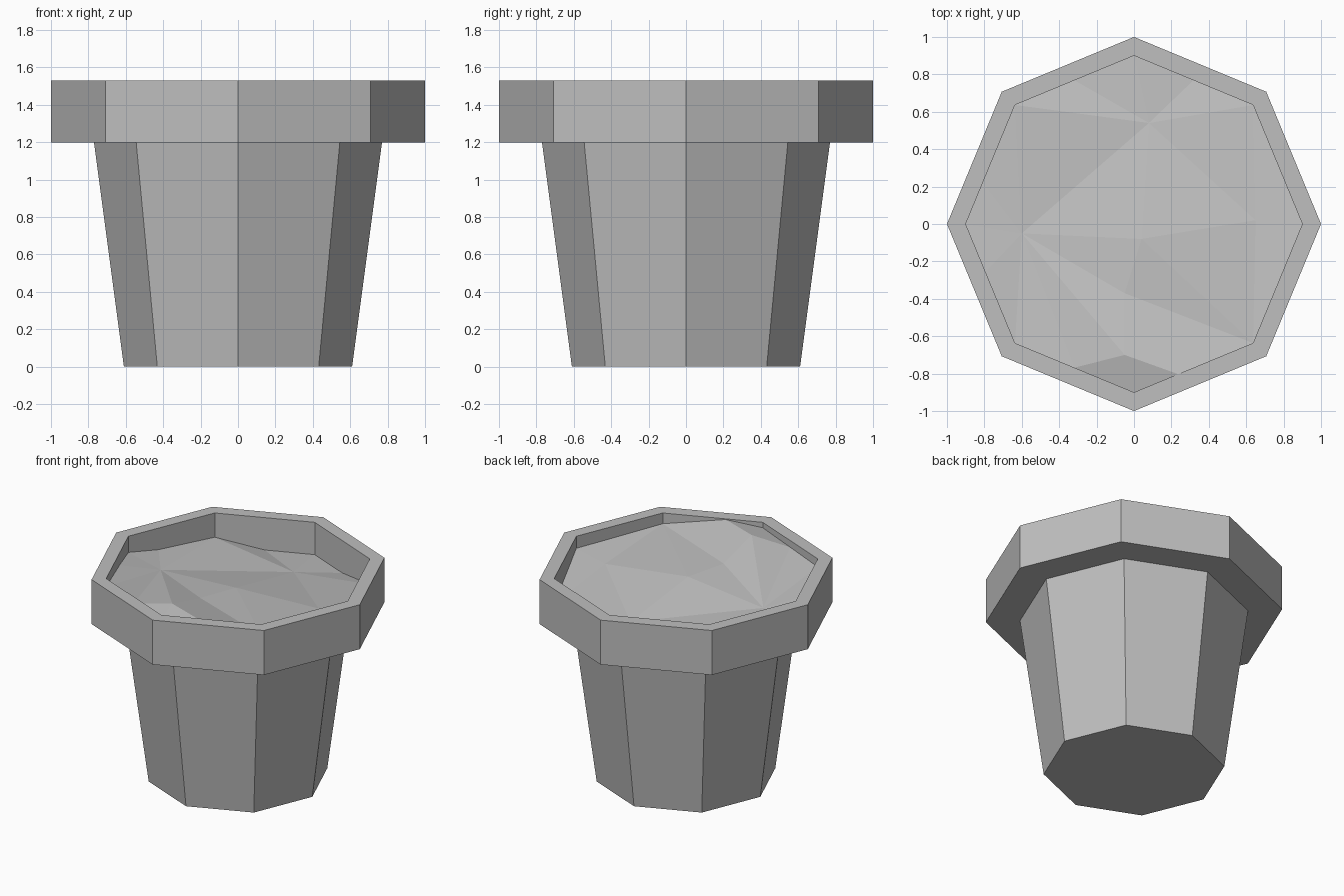
import bpy
import bmesh
import math
from mathutils import Vector
from mathutils.geometry import delaunay_2d_cdt

cube = bpy.data.objects.get("Cube")
if cube:
    bpy.data.objects.remove(cube, do_unlink=True)

SIDES = 8
RIM_INNER = 0.9

clay = bpy.data.materials.new("light_grey")
clay.use_nodes = True
GREY = (0.52, 0.52, 0.52, 1)
clay.diffuse_color = GREY
clay.node_tree.nodes["Principled BSDF"].inputs["Base Color"].default_value = GREY


def corner(k, radius):
    a = math.tau * k / SIDES
    return Vector((radius * math.cos(a), radius * math.sin(a)))


def add_object(name, bm):
    mesh = bpy.data.meshes.new(name)
    bm.to_mesh(mesh)
    bm.free()
    mesh.materials.append(clay)
    obj = bpy.data.objects.new(name, mesh)
    bpy.context.collection.objects.link(obj)
    return obj


def lathe(name, profile, closed=False, cap=False):
    """Sweep (radius, height) points around z with flat sides."""
    bm = bmesh.new()
    rings = [[bm.verts.new((*corner(k, r), z)) for k in range(SIDES)]
             for r, z in profile]
    pairs = list(zip(rings, rings[1:]))
    if closed:
        pairs.append((rings[-1], rings[0]))
    for low, high in pairs:
        for k in range(SIDES):
            n = (k + 1) % SIDES
            bm.faces.new((low[k], low[n], high[n], high[k]))
    if cap:
        bm.faces.new(rings[0][::-1])
        bm.faces.new(rings[-1])
    bmesh.ops.recalc_face_normals(bm, faces=bm.faces[:])
    return add_object(name, bm)


# Tapered body and overhanging collar
lathe("pot_body", [(0.61, 0), (0.77, 1.2)], cap=True)
lathe("pot_rim", [(0.77, 1.2), (1, 1.2), (1, 1.53), (RIM_INNER, 1.53),
                  (RIM_INNER, 1.22)], closed=True)

# Soil edge: position along the octagon (in corners) and height
border = [(0, 1.44), (1, 1.34), (1.5, 1.29), (2, 1.29), (2.5, 1.29), (3, 1.35),
          (3.65, 1.37), (4, 1.41), (4.4, 1.44), (5, 1.47), (5.5, 1.48),
          (6, 1.49), (6.37, 1.525), (7, 1.45)]
# Soil lumps: back, right, middle, left, front, front middle
lumps = [(0.08, 0.54, 1.32), (0.65, 0.02, 1.40), (0.04, -0.08, 1.43),
         (-0.6, -0.05, 1.38), (-0.05, -0.7, 1.525), (-0.05, -0.37, 1.44)]

points, heights = [], []
for k, z in border:
    i = int(k)
    points.append(corner(i, RIM_INNER).lerp(corner(i + 1, RIM_INNER), k - i))
    heights.append(z)
for x, y, z in lumps:
    points.append(Vector((x, y)))
    heights.append(z)

# Creases between lumps, then triangulate the surface
n = len(border)
edges = [(i, (i + 1) % n) for i in range(n)]
edges += [(n, n + 1), (n + 1, n + 2), (n + 3, n + 4), (n + 4, n + 5),
          (n + 4, 10), (n + 4, 12), (n, 2), (n, 4)]
verts, _, faces, origins, _, _ = delaunay_2d_cdt(points, edges, [], 1, 1e-5)

bm = bmesh.new()
soil = [bm.verts.new((v.x, v.y, heights[o[0]])) for v, o in zip(verts, origins)]
for f in faces:
    bm.faces.new([soil[i] for i in f])
bmesh.ops.recalc_face_normals(bm, faces=bm.faces[:])
if sum(f.normal.z for f in bm.faces) < 0:
    bmesh.ops.reverse_faces(bm, faces=bm.faces[:])
add_object("soil", bm)
